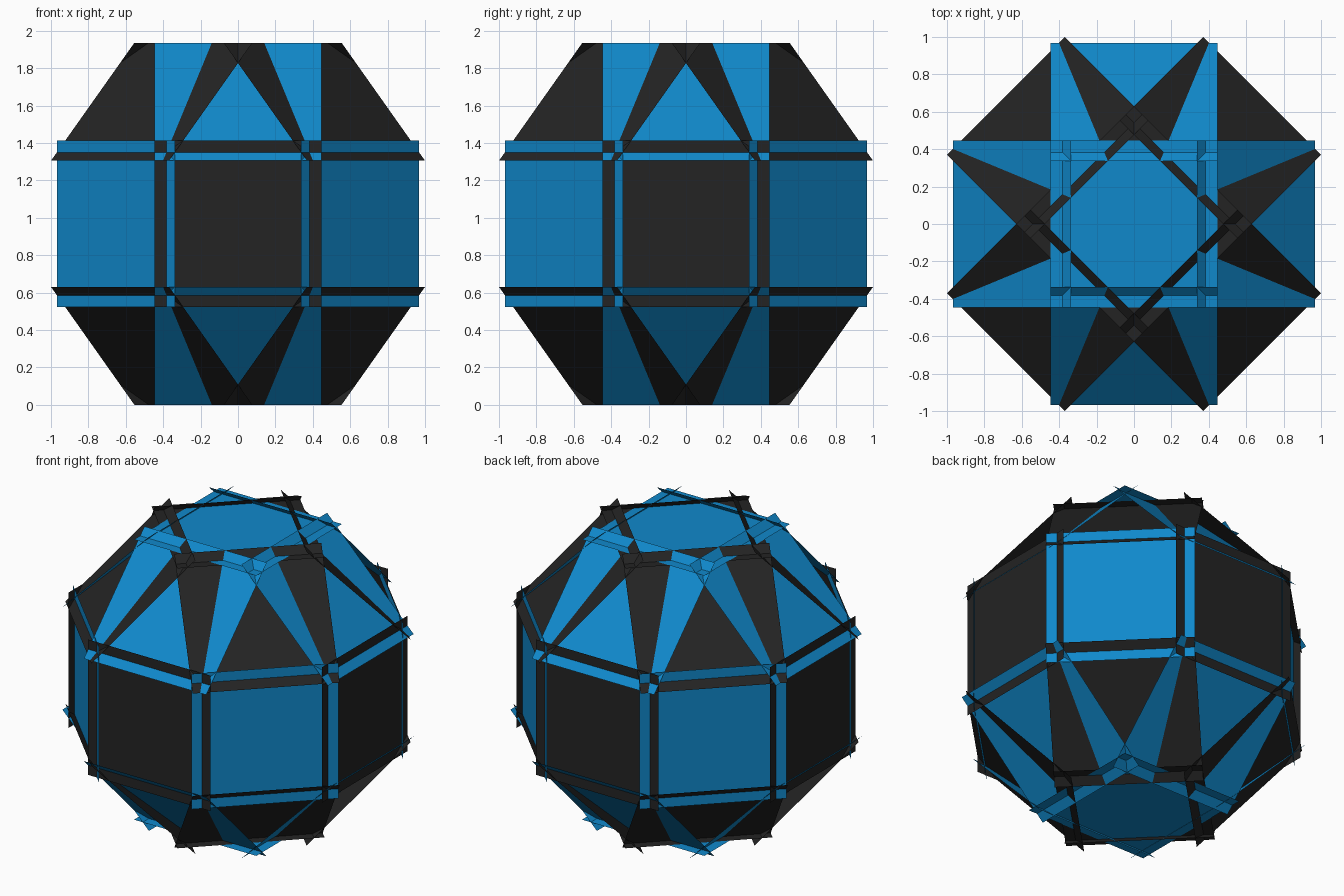
import bpy
from math import pi, cos, sin
from mathutils import Matrix, Vector

if "Cube" in bpy.data.objects:
    bpy.data.objects.remove(bpy.data.objects["Cube"])

HALF = 0.446      # half side of every square panel
DIST = 0.923      # distance of every panel from the centre
CENTRE = Vector((0, 0, (DIST + HALF) / 2 ** 0.5))


def material(name, rgb):
    m = bpy.data.materials.new(name)
    m.diffuse_color = (*rgb, 1)
    m.use_nodes = True
    m.node_tree.nodes["Principled BSDF"].inputs["Base Color"].default_value = m.diffuse_color
    return m


blue = material("blue", (0.005, 0.25, 0.6))
black = material("black", (0.017, 0.017, 0.017))


def panel(name, azimuth, elevation, mat, dist=DIST):
    """Square panel facing outwards in the given direction."""
    rot = Matrix.Rotation(azimuth, 4, 'Z') @ Matrix.Rotation(pi / 2 - elevation, 4, 'Y')
    pts = [(-HALF, -HALF), (HALF, -HALF), (HALF, HALF), (-HALF, HALF)]
    verts = [CENTRE + rot @ Vector((x, y, dist)) for x, y in pts]
    mesh = bpy.data.meshes.new(name)
    mesh.from_pydata(verts, [], [(0, 1, 2, 3)])
    mesh.materials.append(mat)
    ob = bpy.data.objects.new(name, mesh)
    bpy.context.collection.objects.link(ob)


# upright band: eight panels in alternating colours
for i in range(8):
    panel(f"band_panel_{i}", i * pi / 4, 0, blue if i % 2 else black)

# two interlocking sets of sloping panels, a quarter-right-angle apart
for i in range(8):
    mat = black if i % 2 else blue
    panel(f"upper_slope_{i}", i * pi / 4, pi / 4, mat)
    panel(f"lower_slope_{i}", i * pi / 4, -pi / 4, mat)

# level caps, the turned black one sits just inside the blue one
for name, side in (("top", 1), ("bottom", -1)):
    panel(f"{name}_cap", 0, side * pi / 2, blue)
    panel(f"{name}_turned_cap", pi / 4, side * pi / 2, black, DIST - 0.001)
